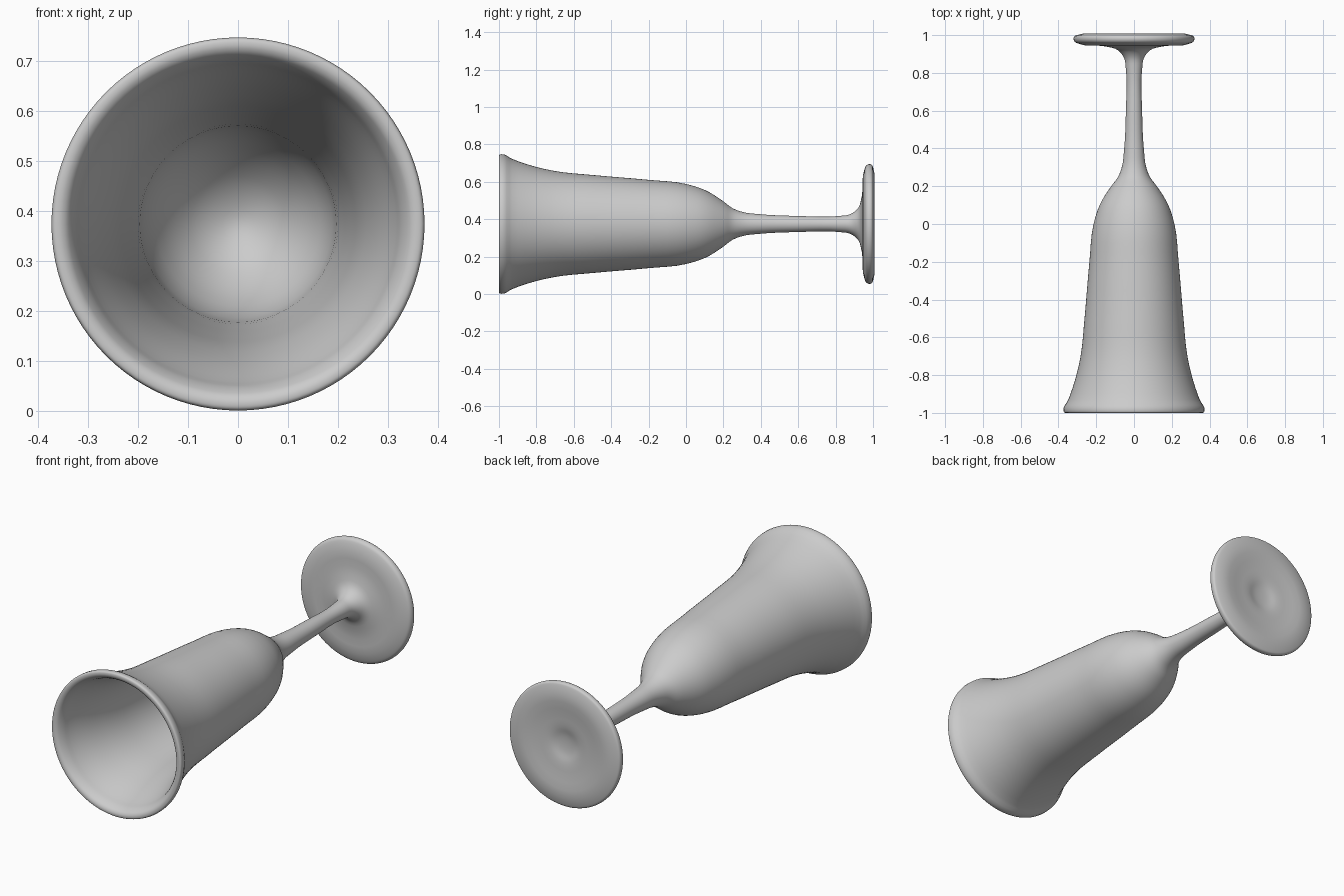
import bpy, bmesh, math
from mathutils import Vector, Matrix
from mathutils.geometry import interpolate_bezier

SEGMENTS = 96
AXIS_HEIGHT = 0.374

cube = bpy.data.objects.get("Cube")
if cube:
    bpy.data.objects.remove(cube, do_unlink=True)


def smooth_path(points, steps=5):
    """Smooth path through the points, with handles scaled to each span."""
    pts = [Vector((0, y, r)) for y, r in points]
    dirs = []
    for i, p in enumerate(pts):
        if i in (0, len(pts) - 1):
            dirs.append(Vector((0, 0, 1 if i == 0 else -1)))
            continue
        a, b = p - pts[i - 1], pts[i + 1] - p
        dirs.append((a / a.length_squared + b / b.length_squared).normalized())
    path = [pts[0]]
    for i in range(len(pts) - 1):
        h = (pts[i + 1] - pts[i]).length / 3
        path += interpolate_bezier(pts[i], pts[i] + dirs[i] * h,
                                   pts[i + 1] - dirs[i + 1] * h, pts[i + 1], steps)[1:]
    return path


def lathe(name, points):
    """Revolve a (y, radius) profile around the lengthwise axis."""
    bm = bmesh.new()
    verts = [bm.verts.new(p) for p in smooth_path(points)]
    edges = [bm.edges.new(pair) for pair in zip(verts, verts[1:])]
    bmesh.ops.spin(bm, geom=verts + edges, cent=(0, 0, 0), axis=(0, 1, 0),
                   angle=math.tau, steps=SEGMENTS, use_merge=False)
    bmesh.ops.remove_doubles(bm, verts=bm.verts, dist=0.0001)
    bmesh.ops.recalc_face_normals(bm, faces=bm.faces)
    bmesh.ops.transform(bm, matrix=Matrix.Translation((0, 0, AXIS_HEIGHT)), verts=bm.verts)
    mesh = bpy.data.meshes.new(name)
    bm.to_mesh(mesh)
    bm.free()
    mesh.shade_smooth()
    obj = bpy.data.objects.new(name, mesh)
    bpy.context.collection.objects.link(obj)
    return obj


# Hollow of the bowl, from its floor out to the lip
inside = [(0.17, 0), (0.15, 0.06), (0.09, 0.125), (0, 0.174), (-0.2, 0.2),
          (-0.5, 0.227), (-0.7, 0.25), (-0.82, 0.278), (-0.93, 0.315), (-0.98, 0.333)]
# Rounded lip and outer wall of the bowl
outside = [(-0.995, 0.345), (-1, 0.358), (-0.997, 0.37), (-0.988, 0.373),
           (-0.93, 0.348), (-0.8, 0.305), (-0.7, 0.283), (-0.5, 0.262),
           (-0.2, 0.236), (0, 0.214), (0.1, 0.182), (0.2, 0.121)]
# Slender stem
stem = [(0.25, 0.084), (0.3, 0.065), (0.4, 0.052), (0.6, 0.043), (0.82, 0.043),
        (0.88, 0.053), (0.92, 0.085)]
# Flared foot with a shallow dimple underneath
foot = [(0.94, 0.15), (0.955, 0.295), (0.965, 0.314), (0.98, 0.32), (0.994, 0.316),
        (1, 0.303), (0.999, 0.15), (0.993, 0.09), (0.983, 0.045), (0.98, 0)]

lathe("goblet", inside + outside + stem + foot)
